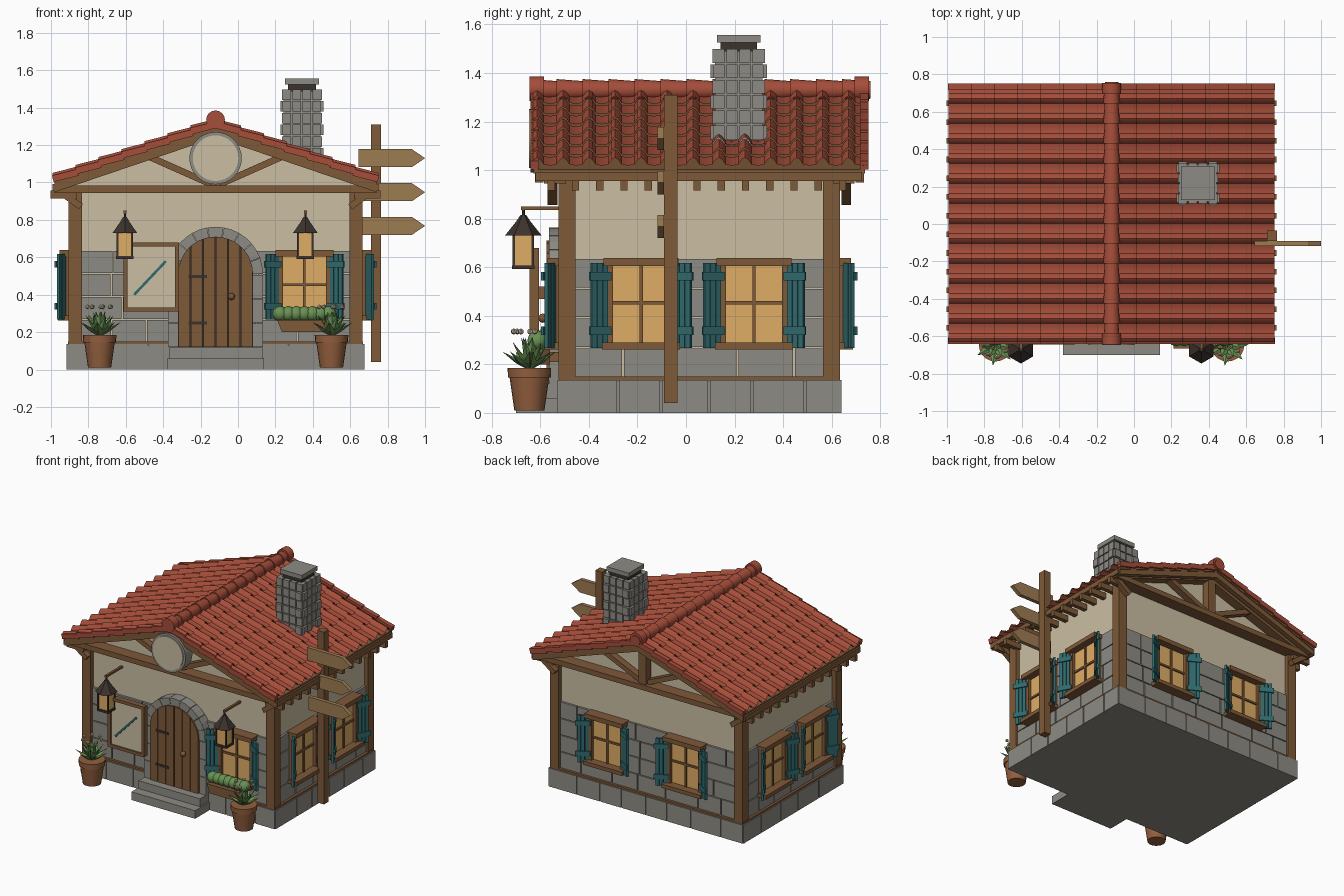
import bpy, bmesh, math, random
from mathutils import Matrix, Vector

random.seed(4)
cube = bpy.data.objects.get("Cube")
if cube:
    bpy.data.objects.remove(cube, do_unlink=True)

COLOURS = {
    "roof_red": (0.38, 0.075, 0.042), "plaster": (0.60, 0.52, 0.37), "stone": (0.27, 0.26, 0.23),
    "wood": (0.21, 0.10, 0.04), "light_wood": (0.34, 0.20, 0.085), "teal": (0.03, 0.145, 0.155),
    "window_glow": (0.74, 0.42, 0.13), "dark_iron": (0.045, 0.032, 0.026),
    "leaf_green": (0.14, 0.28, 0.085), "terracotta": (0.29, 0.115, 0.048)}
MATS = {}
for name, rgb in COLOURS.items():
    m = bpy.data.materials.new(name)
    m.use_nodes = True
    m.diffuse_color = (*rgb, 1)
    m.node_tree.nodes["Principled BSDF"].inputs["Base Color"].default_value = (*rgb, 1)
    MATS[name] = m

T = lambda x, y, z=0: Matrix.Translation((x, y, z))
RZ = lambda a: Matrix.Rotation(a, 4, "Z")
FLIP = lambda s: Matrix.Diagonal((s, 1, 1, 1))
ALONG_Y = Matrix.Rotation(-math.pi / 2, 4, "X")
WORLD = Matrix()
HOUSE = T(-0.12, 0)          # symmetry plane of the house


class Part:
    """One named object gathered from simple solids, all in one colour."""
    def __init__(self, name, colour, frame=WORLD):
        self.name, self.colour, self.frame, self.bm = name, colour, frame, bmesh.new()

    def box(self, x0, x1, y0, y1, z0, z1, local=WORLD):
        mat = self.frame @ local @ T((x0 + x1) / 2, (y0 + y1) / 2, (z0 + z1) / 2)
        bmesh.ops.create_cube(self.bm, size=1, matrix=mat @ Matrix.Diagonal((x1 - x0, y1 - y0, z1 - z0, 1)))

    def beam(self, a, b, width, depth):
        a, b = Vector(a), Vector(b)
        rot = (b - a).to_track_quat("Z", "Y").to_matrix().to_4x4()
        mat = self.frame @ Matrix.Translation((a + b) / 2) @ rot
        bmesh.ops.create_cube(self.bm, size=1, matrix=mat @ Matrix.Diagonal((width, depth, (b - a).length, 1)))

    def cone(self, loc, r1, r2, h, n=16, rot=WORLD):
        bmesh.ops.create_cone(self.bm, cap_ends=True, segments=n, radius1=r1, radius2=r2, depth=h,
                              matrix=self.frame @ T(*loc) @ rot @ T(0, 0, h / 2))

    def ball(self, loc, r, sub=2):
        bmesh.ops.create_icosphere(self.bm, subdivisions=sub, radius=r, matrix=self.frame @ T(*loc))

    def prism(self, pts, y0, y1, local=WORLD):
        mat = self.frame @ local
        a, b = [[self.bm.verts.new(mat @ Vector((x, y, z))) for x, z in pts] for y in (y0, y1)]
        self.bm.faces.new(a)
        self.bm.faces.new(b[::-1])
        for i in range(len(a)):
            j = (i + 1) % len(a)
            self.bm.faces.new((a[i], b[i], b[j], a[j]))

    def done(self, smooth=False):
        bmesh.ops.recalc_face_normals(self.bm, faces=self.bm.faces[:])
        me = bpy.data.meshes.new(self.name)
        self.bm.to_mesh(me)
        self.bm.free()
        me.materials.append(MATS[self.colour])
        if smooth:
            me.polygons.foreach_set("use_smooth", [True] * len(me.polygons))
            me.set_sharp_from_angle(angle=math.radians(40))
        ob = bpy.data.objects.new(self.name, me)
        bpy.context.scene.collection.objects.link(ob)
        return ob


# Walls: each has a frame whose -y points outwards, and a half length
WALLS = [(T(-0.12, -0.49), 0.755), (T(0.635, 0.055) @ RZ(math.pi / 2), 0.545),
         (T(-0.12, 0.60) @ RZ(math.pi), 0.755), (T(-0.875, 0.055) @ RZ(-math.pi / 2), 0.545)]
p = Part("plaster_walls", "plaster", HOUSE)
p.prism([(-0.755, 0.1), (0.755, 0.1), (0.755, 1.01), (0, 1.27), (-0.755, 1.01)], -0.49, 0.60)
p.done()


def course(part, wall, half, z0, z1, depth, width):
    x = -half
    while x < half - 0.01:
        w = width * random.uniform(0.8, 1.25)
        end = half if half - x - w < width / 2 else x + w
        part.box(x + 0.004, end - 0.004, -depth, 0.01, z0, z1, wall)
        x = end


blocks = Part("wall_stones", "stone")
base = Part("stone_base", "stone")
sill = Part("base_trim", "wood")
base.box(-0.905, 0.665, -0.525, 0.635, 0, 0.13)
for wall, half in WALLS:
    for k in range(4):
        z = 0.148 + k * 0.123
        course(blocks, wall, half, z, z + 0.117, 0.016, 0.22)
    course(base, wall, half + 0.04, 0, 0.136, 0.041, 0.2)
    sill.box(-half - 0.03, half + 0.03, -0.034, 0, 0.134, 0.15, wall)
for q in (blocks, base, sill):
    q.done()

# Timber frame, trusses and eaves
posts = Part("corner_posts", "wood", HOUSE)
braces = Part("eave_braces", "wood", HOUSE)
truss = Part("gable_trusses", "wood", HOUSE)
eaves = Part("eave_beams", "wood", HOUSE)
deck = Part("roof_deck", "wood", HOUSE)
SLOPE, RIDGE, EAVE, Y0, Y1 = 0.345, 1.30, 0.86, -0.64, 0.75
top = lambda r: RIDGE - SLOPE * r
for s in (-1, 1):
    for y in (-0.525, 0.565):
        posts.box(0.715, 0.785, y, y + 0.07, 0.14, 0.97, FLIP(s))
    deck.prism([(0, top(0)), (EAVE, top(EAVE)), (EAVE, top(EAVE) - 0.018), (0, top(0) - 0.018)],
               Y0 + 0.012, Y1 - 0.012, FLIP(s))
    for y in (-0.55, 0.66):
        braces.beam((s * 0.72, y, 0.87), (s * 0.85, y, 0.965), 0.04, 0.035)
    for wall_y, edge_y in ((-0.53, Y0 + 0.035), (0.64, Y1 - 0.035)):
        for y, d in ((wall_y, 0.07), (edge_y, 0.035)):
            truss.prism([(0, top(0) - 0.015), (EAVE, top(EAVE) - 0.015), (EAVE, top(EAVE) - 0.055),
                         (0, top(0) - 0.06)], y - d / 2, y + d / 2, FLIP(s))
        truss.beam((0, wall_y, 0.98), (s * 0.36, wall_y, 1.14), 0.05, 0.035)
    eaves.box(0.835, 0.872, Y0 + 0.02, Y1 - 0.025, 0.955, 0.992, FLIP(s))
    for i in range(13):
        y = -0.57 + i * 0.1
        eaves.box(0.74, 0.882, y, y + 0.03, 0.915, 0.957, FLIP(s))
for y in (-0.54, 0.65):
    truss.box(-EAVE, EAVE, y - 0.045, y + 0.045, 0.945, 0.983)
    truss.box(-0.03, 0.03, y - 0.03, y + 0.03, 0.97, 1.25)
for q in (posts, braces, truss, eaves, deck):
    q.done()

# Roof: overlapping rows of rolled tiles
ROWS, COLS, SEG = 7, 13, 8
PITCH, LEN = (Y1 - Y0) / COLS, EAVE / ROWS


def roll(t):
    return 0.028 * math.sin(math.pi * t / 0.5) if t < 0.5 else -0.004 * math.sin(math.pi * (t - 0.5) / 0.5)


tiles = Part("roof_tiles", "roof_red", HOUSE)
for s in (-1, 1):
    for k in range(ROWS):
        ends = []
        for r, lift in ((k * LEN, 0.012), ((k + 1) * LEN + 0.012, 0.024)):
            ends.append([tiles.bm.verts.new(HOUSE @ Vector(
                (s * r, Y0 + i * PITCH / SEG, top(r) + lift + roll(i % SEG / SEG)))) for i in range(COLS * SEG + 1)])
        sheet = []
        for i in range(COLS * SEG):
            quad = (ends[0][i], ends[1][i], ends[1][i + 1], ends[0][i + 1])
            sheet.append(tiles.bm.faces.new(quad if s > 0 else quad[::-1]))
        bmesh.ops.solidify(tiles.bm, geom=sheet, thickness=0.012)
tiles.done(smooth=True)

verge = Part("verge_tiles", "roof_red", HOUSE)
for s in (-1, 1):
    for k in range(ROWS):
        a, b = k * LEN, (k + 1) * LEN + 0.01
        for y in (Y0 + 0.016, Y1 - 0.016):
            verge.beam((s * a, y, top(a) + 0.008), (s * b, y, top(b) + 0.02), 0.034, 0.036)
verge.done()

ridge = Part("ridge_tiles", "roof_red", HOUSE)
for i in range(COLS):
    ridge.cone((0, Y0 + i * PITCH, 1.33), 0.045, 0.036, PITCH + 0.01, 16, ALONG_Y)
for y in (Y0 - 0.004, Y1 - 0.056):
    ridge.cone((0, y, 1.335), 0.05, 0.05, 0.06, 16, ALONG_Y)
ridge.done(smooth=True)

# Chimney of small blocks
CH = T(0.342, 0.217)
p = Part("chimney", "stone", CH)
p.box(-0.098, 0.098, -0.098, 0.098, 1.02, 1.49)
for k in range(7):
    z, out = 1.06 + k * 0.063, 0.008 * (k % 2)
    for i in range(4):
        for s in range(4):
            x0, x1 = -0.107 + i * 0.0535, -0.107 + (i + 1) * 0.0535
            corner = out if i in (0, 3) else 0
            p.box(x0 + 0.004, x1 - 0.004, -0.108 - corner, -0.08, z + 0.004, z + 0.06, RZ(s * math.pi / 2))
p.box(-0.09, 0.09, -0.09, 0.09, 1.525, 1.557)
p.done()
p = Part("chimney_neck", "dark_iron", CH)
p.box(-0.075, 0.075, -0.075, 0.075, 1.48, 1.53)
p.done()


# Windows with angled shutters
def window(label, frame):
    pane = Part(label + "_panes", "window_glow", frame)
    pane.box(-0.125, 0.125, -0.026, 0, 0.29, 0.61)
    pane.done()
    f = Part(label + "_frame", "wood", frame)
    sh = Part(label + "_shutters", "teal", frame)
    for s in (-1, 1):
        f.box(0.115, 0.148, -0.05, 0, 0.28, 0.62, FLIP(s))
        hinge = FLIP(s) @ T(0.138, -0.045) @ RZ(-0.5)
        for i in range(3):
            sh.box(0.004 + i * 0.026, 0.027 + i * 0.026, -0.012, 0.004, 0.268, 0.618, hinge)
        for z in (0.32, 0.545):
            sh.box(-0.008, 0.092, -0.02, -0.008, z, z + 0.035, hinge)
    f.box(-0.155, 0.155, -0.08, 0, 0.605, 0.638)
    f.box(-0.16, 0.16, -0.088, 0, 0.262, 0.29)
    f.box(-0.007, 0.007, -0.036, 0, 0.28, 0.62)
    f.box(-0.125, 0.125, -0.036, 0, 0.447, 0.461)
    f.done()
    sh.done()


window("front_window", T(0.355, -0.49))
for i in (0, 1):
    y = (-0.185, 0.28)[i]
    window(f"left_window_{i + 1}", T(0.635, y) @ RZ(math.pi / 2))
    window(f"right_window_{i + 1}", T(-0.875, y) @ RZ(-math.pi / 2))
    window(f"back_window_{i + 1}", T((0.2, -0.44)[i], 0.60) @ RZ(math.pi))

# Arched door, stone surround and steps
SPRING = 0.51
arc = lambda r, a: (r * math.cos(a), SPRING + r * math.sin(a))
p = Part("door_backing", "dark_iron", HOUSE)
p.prism([(-0.2, 0.12)] + [arc(0.2, math.pi * (1 - i / 16)) for i in range(17)] + [(0.2, 0.12)], -0.56, -0.48)
p.done()
p = Part("door_planks", "wood", HOUSE)
for i in range(6):
    xs = [-0.2 + (i + j / 4) * 0.4 / 6 for j in range(5)]
    xs[0], xs[4] = xs[0] + 0.003, xs[4] - 0.003
    p.prism([(xs[0], 0.12)] + [(x, SPRING + math.sqrt(0.2 ** 2 - x * x)) for x in xs] + [(xs[4], 0.12)],
            -0.575, -0.5)
p.done()
p = Part("door_hinges", "dark_iron", HOUSE)
for z in (0.24, 0.49):
    p.box(-0.145, -0.045, -0.582, -0.57, z, z + 0.016)
p.done()
p = Part("door_knob", "wood", HOUSE)
p.ball((0.085, -0.59, 0.39), 0.019)
p.done(smooth=True)
p = Part("door_surround", "stone", HOUSE)
for i in range(9):
    a, b = [math.pi * (i + d) / 9 for d in (0.015, 0.985)]
    m = (a + b) / 2
    p.prism([arc(0.2, a), arc(0.253, a), arc(0.253, m), arc(0.253, b), arc(0.2, b), arc(0.2, m)], -0.565, -0.48)
for s in (-1, 1):
    for k in range(3):
        p.box(0.2, 0.253, -0.565, -0.48, 0.12 + k * 0.13, 0.246 + k * 0.13, FLIP(s))
p.done()
p = Part("door_steps", "stone", HOUSE)
p.box(-0.26, 0.26, -0.70, -0.5, 0, 0.06)
p.box(-0.25, 0.25, -0.63, -0.48, 0.06, 0.118)
p.done()

# Round gable plaque
for name, colour, r, y in (("plaque_rim", "stone", 0.14, -0.64), ("plaque_face", "plaster", 0.122, -0.646)):
    p = Part(name, colour, HOUSE)
    p.cone((0, y, 1.13), r, r, -0.56 - y, 32, ALONG_Y)
    p.done(smooth=True)

# Notice board with a diagonal stripe
p = Part("notice_board_frame", "wood")
for x in (-0.612, -0.338):
    p.box(x, x + 0.022, -0.645, -0.605, 0.31, 0.68)
for z in (0.31, 0.658):
    p.box(-0.612, -0.316, -0.645, -0.605, z, z + 0.022)
for x in (-0.56, -0.4):
    p.box(x, x + 0.03, -0.61, -0.48, 0.47, 0.52)
p.done()
p = Part("notice_board_panel", "plaster")
p.box(-0.6, -0.33, -0.632, -0.612, 0.32, 0.67)
p.done()
p = Part("notice_stripe", "teal")
p.beam((-0.555, -0.636, 0.40), (-0.385, -0.636, 0.58), 0.008, 0.014)
p.done()

# Signpost with arrow boards
p = Part("signpost", "wood")
p.box(0.71, 0.765, -0.09, -0.035, 0.04, 1.31)
p.done()
p = Part("arrow_boards", "light_wood")
for x, z in ((0.645, 1.13), (0.655, 0.948), (0.66, 0.768)):
    p.prism([(x, z - 0.048), (0.93, z - 0.048), (1.0, z), (0.93, z + 0.048), (x, z + 0.048)], -0.118, -0.09)
p.done()

# Lanterns and potted plants, one of each on either side
for side, lx, px in (("right", -0.605, -0.74), ("left", 0.36, 0.50)):
    f = T(lx, -0.67)
    p = Part(side + "_lantern_glass", "window_glow", f)
    p.box(-0.038, 0.038, -0.038, 0.038, 0.605, 0.735)
    p.done()
    p = Part(side + "_lantern_cage", "dark_iron", f)
    p.box(-0.046, 0.046, -0.046, 0.046, 0.592, 0.608)
    for k in range(4):
        p.box(0.034, 0.044, 0.034, 0.044, 0.6, 0.735, RZ(k * math.pi / 2))
    p.cone((0, 0, 0.73), 0.076, 0.028, 0.06, 6)
    p.cone((0, 0, 0.79), 0.028, 0.012, 0.025, 6)
    p.cone((0, 0, 0.81), 0.006, 0.006, 0.04, 6)
    p.done()
    p = Part(side + "_lantern_arm", "wood", f)
    p.box(-0.008, 0.008, -0.01, 0.18, 0.835, 0.85)
    p.done()

    f = T(px, -0.645)
    p = Part(side + "_pot", "terracotta", f)
    p.cone((0, 0, 0.01), 0.062, 0.082, 0.14, 20)
    p.cone((0, 0, 0.145), 0.088, 0.09, 0.04, 20)
    p.done(smooth=True)
    p = Part(side + "_plant_leaves", "leaf_green", f)
    fl = Part(side + "_plant_flowers", "plaster", f)
    for k in range(24):
        tilt = (1.0, 0.6, 0.25)[k % 3]
        rot = RZ(k * 2.4) @ Matrix.Rotation(tilt, 4, "Y") @ Matrix.Diagonal((0.4, 1, 1, 1))
        p.cone((0, 0, 0.18), 0.012, 0.024, 0.06, 4, rot)
        p.cone((0, 0, 0.18), 0, 0, 0.001, 3)
        p.cone(rot @ Vector((0, 0, 0.06)) + Vector((0, 0, 0.18)), 0.024, 0, 0.075, 4, rot)
        if k % 3 == 2:
            fl.ball((0.065 * math.cos(k * 2.4), 0.065 * math.sin(k * 2.4), 0.335), 0.013, 1)
    p.done()
    fl.done()

# Window box
p = Part("planter_box", "wood")
p.prism([(0.235, 0.2), (0.475, 0.2), (0.5, 0.265), (0.21, 0.265)], -0.665, -0.56)
p.box(0.26, 0.45, -0.57, -0.49, 0.21, 0.25)
p.done()
p = Part("planter_greenery", "leaf_green")
for i in range(7):
    p.ball((0.225 + i * 0.043, -0.612, 0.298), 0.042)
p.done(smooth=True)
